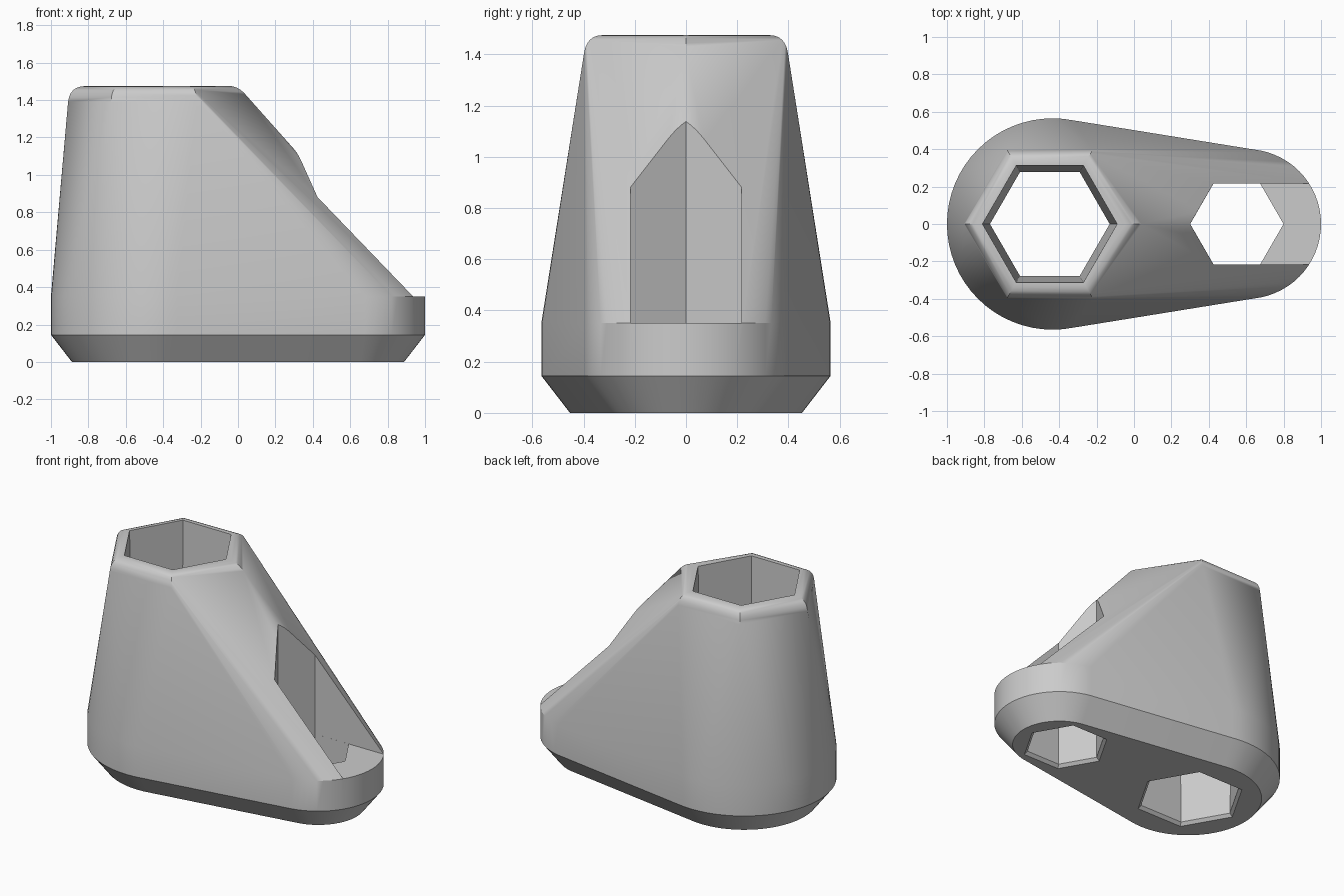
import bpy, bmesh, math
from mathutils import Vector

cube = bpy.data.objects.get("Cube")
if cube:
    bpy.data.objects.remove(cube, do_unlink=True)

grey = bpy.data.materials.new("light grey plastic")
grey.use_nodes = True
COLOUR = (0.6, 0.6, 0.6, 1)
grey.diffuse_color = COLOUR
grey.node_tree.nodes["Principled BSDF"].inputs["Base Color"].default_value = COLOUR

SIDES = 64
HEIGHT = 1.475
TUBE_X, SLOT_X, SLOT_R = -0.45, 0.55, 0.25


def make_object(name, bm):
    bmesh.ops.recalc_face_normals(bm, faces=bm.faces)
    mesh = bpy.data.meshes.new(name)
    bm.to_mesh(mesh)
    bm.free()
    mesh.materials.append(grey)
    obj = bpy.data.objects.new(name, mesh)
    bpy.context.collection.objects.link(obj)
    return obj


def circle(cx, r, z, n=SIDES):
    return [Vector((cx + r * math.cos(math.tau * i / n),
                    r * math.sin(math.tau * i / n), z)) for i in range(n)]


def loft(name, rings):
    """Closed solid through stacked rings with equal point counts."""
    bm = bmesh.new()
    loops = [[bm.verts.new(p) for p in ring] for ring in rings]
    n = len(loops[0])
    for low, high in zip(loops, loops[1:]):
        for i in range(n):
            j = (i + 1) % n
            bm.faces.new((low[i], low[j], high[j], high[i]))
    bm.faces.new(loops[0][::-1])
    bm.faces.new(loops[-1])
    return make_object(name, bm)


def hex_cutter(name, cx, levels):
    return loft(name, [circle(cx, r, z, 6) for r, z in levels])


# Body: rounded wedge-shaped foot blending up to a hexagonal rim
points = []
for inset, z in ((0.112, 0), (0, 0.145), (0, 0.35)):
    points += circle(-0.435, 0.565 - inset, z)
    points += circle(0.6, 0.4 - inset, z)

# Rim corners follow a soft curve; the front slope needs a shorter one
for i, corner in enumerate(circle(TUBE_X, 0.45, HEIGHT, 6)):
    radial = Vector((corner.x - TUBE_X, corner.y, 0)).normalized()
    size, lean = {0: (0.045, 0.89), 1: (0.075, 0.14),
                  5: (0.075, 0.14)}.get(i, (0.085, 0.1))
    start = corner - radial * size
    end = corner + (radial * lean - Vector((0, 0, 1))) * size
    for k in range(7):
        t = k / 6
        points.append(start * (1 - t) ** 2 + corner * 2 * t * (1 - t) + end * t * t)

bm = bmesh.new()
for p in points:
    bm.verts.new(p)
hull = bmesh.ops.convex_hull(bm, input=bm.verts)
spare = {g for g in hull["geom_interior"] + hull["geom_unused"]
         if isinstance(g, bmesh.types.BMVert)}
bmesh.ops.delete(bm, geom=list(spare), context='VERTS')
bmesh.ops.dissolve_limit(bm, angle_limit=0.002, verts=bm.verts, edges=bm.edges)
body = make_object("holder_body", bm)

# Tall hexagonal socket, slightly tapered, with a chamfered lower mouth
tube = hex_cutter("tall_socket_cutter", TUBE_X,
                  ((0.36, -0.02), (0.32, 0.02), (0.36, HEIGHT), (0.36, 1.6)))

# Open slot running out of the sloped front
half = SLOT_R * math.sqrt(3) / 2
outline = [(SLOT_X - SLOT_R, 0), (SLOT_X - SLOT_R / 2, -half),
           (1.2, -half), (1.2, half), (SLOT_X - SLOT_R / 2, half)]
slot = loft("front_slot_cutter", [[Vector((x, y, z)) for x, y in outline]
                                  for z in (0.35, 1.6)])

# Short hexagonal socket below the slot
short = hex_cutter("short_socket_cutter", SLOT_X,
                   ((0.29, -0.02), (0.2495, 0.02), (0.2495, 0.5)))

for cutter in (tube, slot, short):
    mod = body.modifiers.new(cutter.name, 'BOOLEAN')
    mod.operation = 'DIFFERENCE'
    mod.solver = 'EXACT'
    mod.object = cutter
    bpy.context.view_layer.objects.active = body
    bpy.ops.object.modifier_apply(modifier=mod.name)
    bpy.data.objects.remove(cutter, do_unlink=True)

for obj in bpy.context.selected_objects:
    obj.select_set(False)
body.select_set(True)
bpy.context.view_layer.objects.active = body
bpy.ops.object.shade_smooth_by_angle(angle=math.radians(25))
